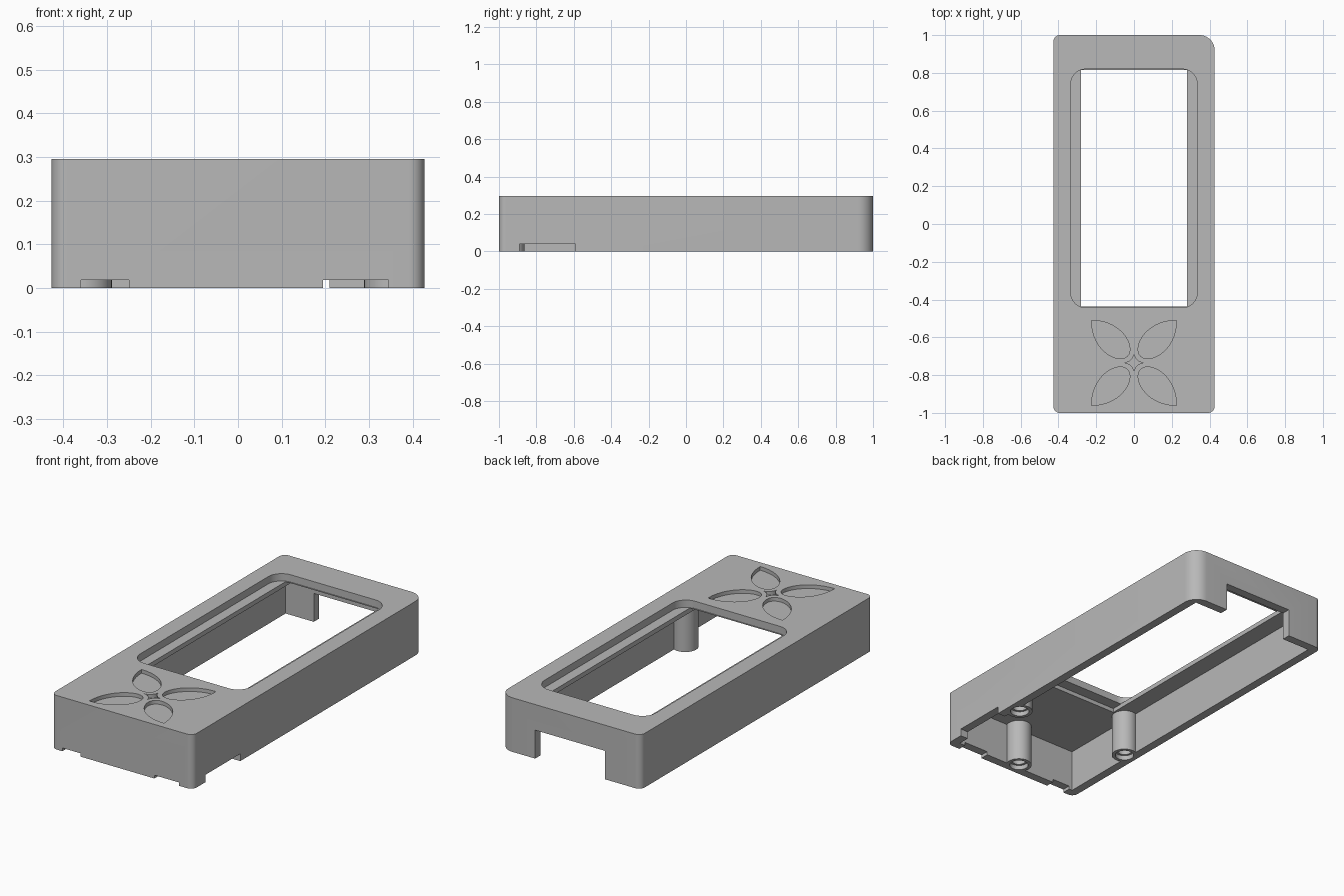
import bpy
import bmesh
from math import cos, sin, pi
from mathutils import Vector
from mathutils.geometry import interpolate_bezier

old = bpy.data.objects.get("Cube")
if old:
    bpy.data.objects.remove(old, do_unlink=True)

W, L, H = 0.427, 1.0, 0.295      # half width, half length, height
WALL, CEILING, LEDGE = 0.047, 0.23, 0.255

grey = bpy.data.materials.new("matte_grey")
grey.use_nodes = True
colour = (0.48, 0.48, 0.48, 1)
grey.diffuse_color = colour
grey.node_tree.nodes["Principled BSDF"].inputs["Base Color"].default_value = colour


def prism(name, outline, z0, z1):
    """Extrude a closed outline from z0 to z1."""
    bm = bmesh.new()
    base = bm.faces.new([bm.verts.new((x, y, z0)) for x, y in outline])
    top = bmesh.ops.extrude_face_region(bm, geom=[base])["geom"]
    bmesh.ops.translate(bm, vec=(0, 0, z1 - z0),
                        verts=[v for v in top if isinstance(v, bmesh.types.BMVert)])
    bmesh.ops.recalc_face_normals(bm, faces=bm.faces)
    mesh = bpy.data.meshes.new(name)
    bm.to_mesh(mesh)
    bm.free()
    mesh.materials.append(grey)
    obj = bpy.data.objects.new(name, mesh)
    bpy.context.collection.objects.link(obj)
    return obj


def rounded(x0, x1, y0, y1, radii, steps=10):
    """Rectangle outline with one radius per corner, from the +x +y corner round."""
    pts = []
    corners = [(x1, y1, -1, -1), (x0, y1, 1, -1), (x0, y0, 1, 1), (x1, y0, -1, 1)]
    for i, ((x, y, sx, sy), r) in enumerate(zip(corners, radii)):
        for k in range(steps + 1):
            a = (i + k / steps) * pi / 2
            pts.append((x + sx * r + r * cos(a), y + sy * r + r * sin(a)))
    return pts


def rect(x0, x1, y0, y1):
    return [(x0, y0), (x1, y0), (x1, y1), (x0, y1)]


def disc(x, y, r, n=40):
    return [(x + r * cos(2 * pi * k / n), y + r * sin(2 * pi * k / n)) for k in range(n)]


def combine(target, tool, operation="DIFFERENCE"):
    """Apply a boolean and discard the tool."""
    tool.hide_render = True
    mod = target.modifiers.new("cut", "BOOLEAN")
    mod.operation, mod.object, mod.solver = operation, tool, "EXACT"
    bpy.ops.object.select_all(action="DESELECT")
    bpy.context.view_layer.objects.active = target
    target.select_set(True)
    bpy.ops.object.modifier_apply(modifier=mod.name)
    bpy.data.objects.remove(tool, do_unlink=True)


def cut(outline, z0, z1):
    combine(case, prism("cutter", outline, z0, z1))


# Hollow case, open underneath
case = prism("case", rounded(-W, W, -L, L, (0.08, 0.035, 0.035, 0.035)), 0, H)
cut(rect(-W + WALL, W - WALL, -L + WALL, L - WALL), -0.1, CEILING)

# Window: rounded recess with side ledges, and a wider slot below it
cut(rounded(-0.335, 0.335, -0.443, 0.82, [0.08] * 4), LEDGE, H + 0.1)
cut(rect(-0.28, 0.28, -0.438, 0.815), 0.1, LEDGE + 0.01)
cut(rect(-0.28, 0.28, -0.5, 0.86), 0.1, LEDGE - 0.003)

# Rear opening and small notches in the lower rim
cut(rect(-0.21, 0.21, 0.9, 1.1), -0.1, 0.155)
cut(rect(-0.36, -0.25, -1.1, -0.94), -0.1, 0.018)
cut(rect(0.195, 0.345, -1.1, -0.94), -0.1, 0.018)
cut(rect(0.36, 0.5, -0.89, -0.59), -0.1, 0.04)

# Screw posts with stepped holes
for x, y in [(-0.355, -0.5), (0.355, -0.5), (0, -0.93)]:
    combine(case, prism("post", disc(x, y, 0.066), 0, CEILING + 0.02), "UNION")
    cut(disc(x, y, 0.048), -0.1, 0.025)
    cut(disc(x, y, 0.036), -0.1, 0.2)

# Engraved flower: four petals around a small concave star
ENGRAVE, CENTRE = H - 0.02, -0.735
half = interpolate_bezier(Vector((0.225, 0.225)), Vector((0.06, 0.225)),
                          Vector((-0.01, 0.08)), Vector((0.035, 0.035)), 16)
petal = [(p[0], p[1]) for p in half] + [(p[1], p[0]) for p in half[-2:0:-1]]
for sx in (1, -1):
    for sy in (1, -1):
        cut([(sx * x, CENTRE + sy * y) for x, y in petal], ENGRAVE, H + 0.1)

star = []
for q in range(4):
    cx, cy = 0.053 * 2 ** 0.5 * cos(q * pi / 2 + pi / 4), 0.053 * 2 ** 0.5 * sin(q * pi / 2 + pi / 4)
    for k in range(8):
        a = (q - 1) * pi / 2 - k / 8 * pi / 2
        star.append((cx + 0.053 * cos(a), CENTRE + cy + 0.053 * sin(a)))
cut(star, ENGRAVE, H + 0.1)

# Smooth the round surfaces, keep the edges crisp
bpy.ops.object.select_all(action="DESELECT")
bpy.context.view_layer.objects.active = case
case.select_set(True)
bpy.ops.object.shade_smooth_by_angle(angle=pi / 6)
